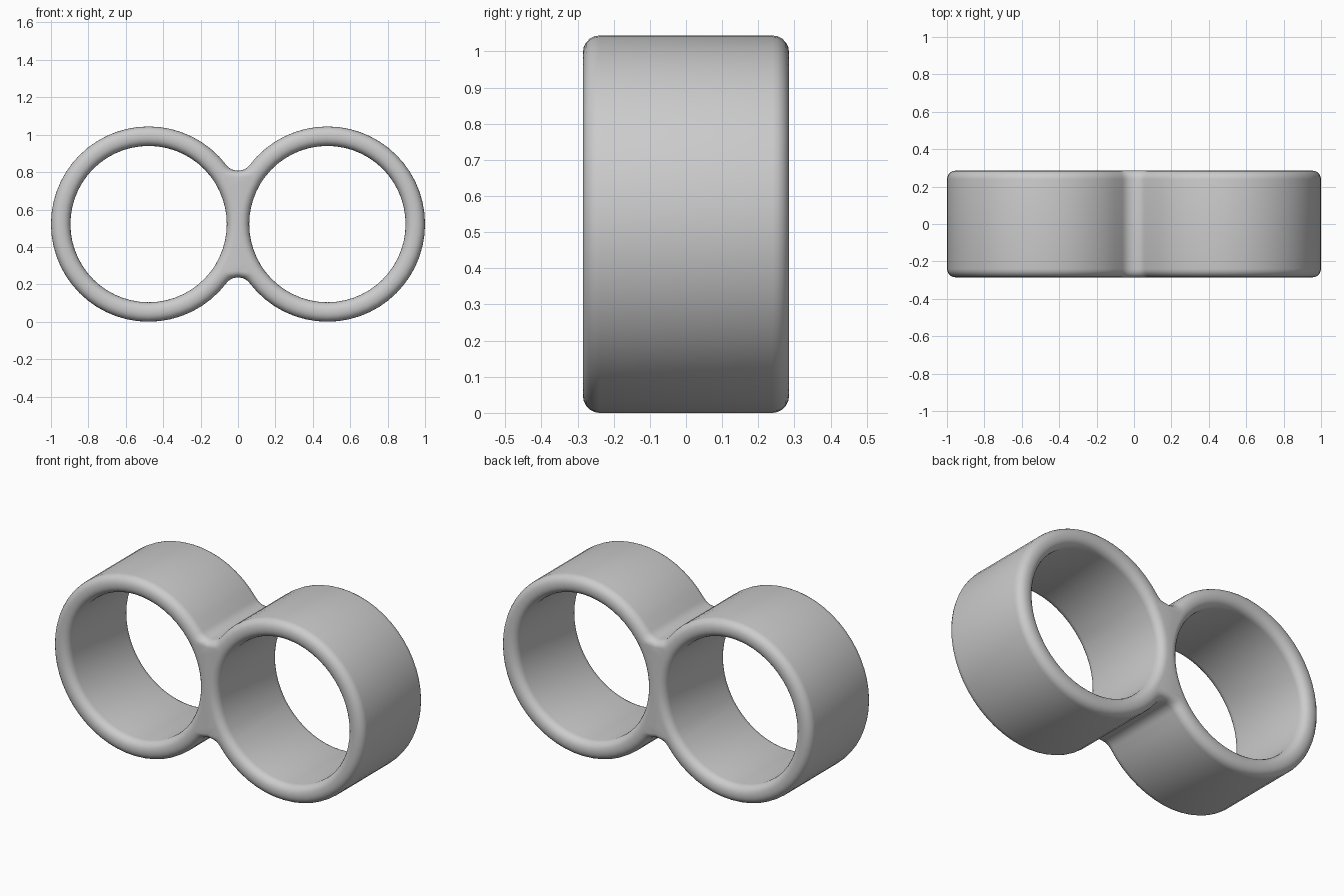
import bpy, bmesh, math

cube = bpy.data.objects.get("Cube")
if cube:
    bpy.data.objects.remove(cube, do_unlink=True)

OUTER, INNER = 0.522, 0.418
CX, CZ = 0.478, 0.522      # centre of one ring
NOTCH = 0.285              # height of the saddle between the rings
DEPTH, ROUND = 0.57, 0.046

# Fillet circle tangent to both rings, centred on the mirror plane
fillet = (CX**2 + NOTCH**2 - OUTER**2) / (2 * (OUTER - NOTCH))
fz = NOTCH + fillet
tangent = math.atan2(fz, -CX)
notch = math.atan2(NOTCH, -CX)


def outer_distance(a):
    """Distance from ring centre to the outer outline, at angle a."""
    a = abs(a)
    if a <= tangent + 1e-6:
        return OUTER
    if a < notch - 1e-6:
        along = -CX * math.cos(a) + fz * math.sin(a)
        return along - math.sqrt(max(0, along**2 - CX**2 - fz**2 + fillet**2))
    return -CX / math.cos(a)


def span(a, b, n):
    return [a + (b - a) * i / n for i in range(n)]


# Angles round one ring, symmetric above and below
upper = (span(0, math.pi / 2, 14) + span(math.pi / 2, tangent, 8)
         + span(tangent, notch, 4) + span(notch, math.pi, 5))
angles = upper + [math.pi] + [-a for a in reversed(upper[1:])]

# Flat figure-eight band, both halves welded on the mirror plane
bm = bmesh.new()
for side in (1, -1):
    loops = []
    for a in angles:
        pair = []
        for d in (INNER, outer_distance(a)):
            pair.append(bm.verts.new((side * (CX + d * math.cos(a)), 0,
                                      CZ + d * math.sin(a))))
        loops.append(pair)
    for p, q in zip(loops, loops[1:] + loops[:1]):
        quad = [p[0], p[1], q[1], q[0]]
        bm.faces.new(quad if side > 0 else quad[::-1])
bmesh.ops.remove_doubles(bm, verts=bm.verts[:], dist=1e-4)
bmesh.ops.recalc_face_normals(bm, faces=bm.faces[:])
mesh = bpy.data.meshes.new("double_ring")
bm.to_mesh(mesh)
bm.free()

ring = bpy.data.objects.new("double_ring", mesh)
bpy.context.collection.objects.link(ring)

# Give the band its depth, then round its rims
solid = ring.modifiers.new("depth", 'SOLIDIFY')
solid.thickness, solid.offset = DEPTH, 0
bevel = ring.modifiers.new("rounded_rims", 'BEVEL')
bevel.width, bevel.segments = ROUND, 5
bevel.limit_method, bevel.angle_limit = 'ANGLE', math.radians(60)
bevel.use_clamp_overlap = False

# Plain grey
grey = bpy.data.materials.new("light_grey")
grey.use_nodes = True
colour = (0.6, 0.6, 0.6, 1)
grey.diffuse_color = colour
grey.node_tree.nodes["Principled BSDF"].inputs["Base Color"].default_value = colour
mesh.materials.append(grey)

# Apply the modifiers and shade smoothly
for o in bpy.context.selected_objects:
    o.select_set(False)
ring.select_set(True)
bpy.context.view_layer.objects.active = ring
for name in [m.name for m in ring.modifiers]:
    bpy.ops.object.modifier_apply(modifier=name)
bpy.ops.object.shade_smooth_by_angle(angle=math.radians(40))
